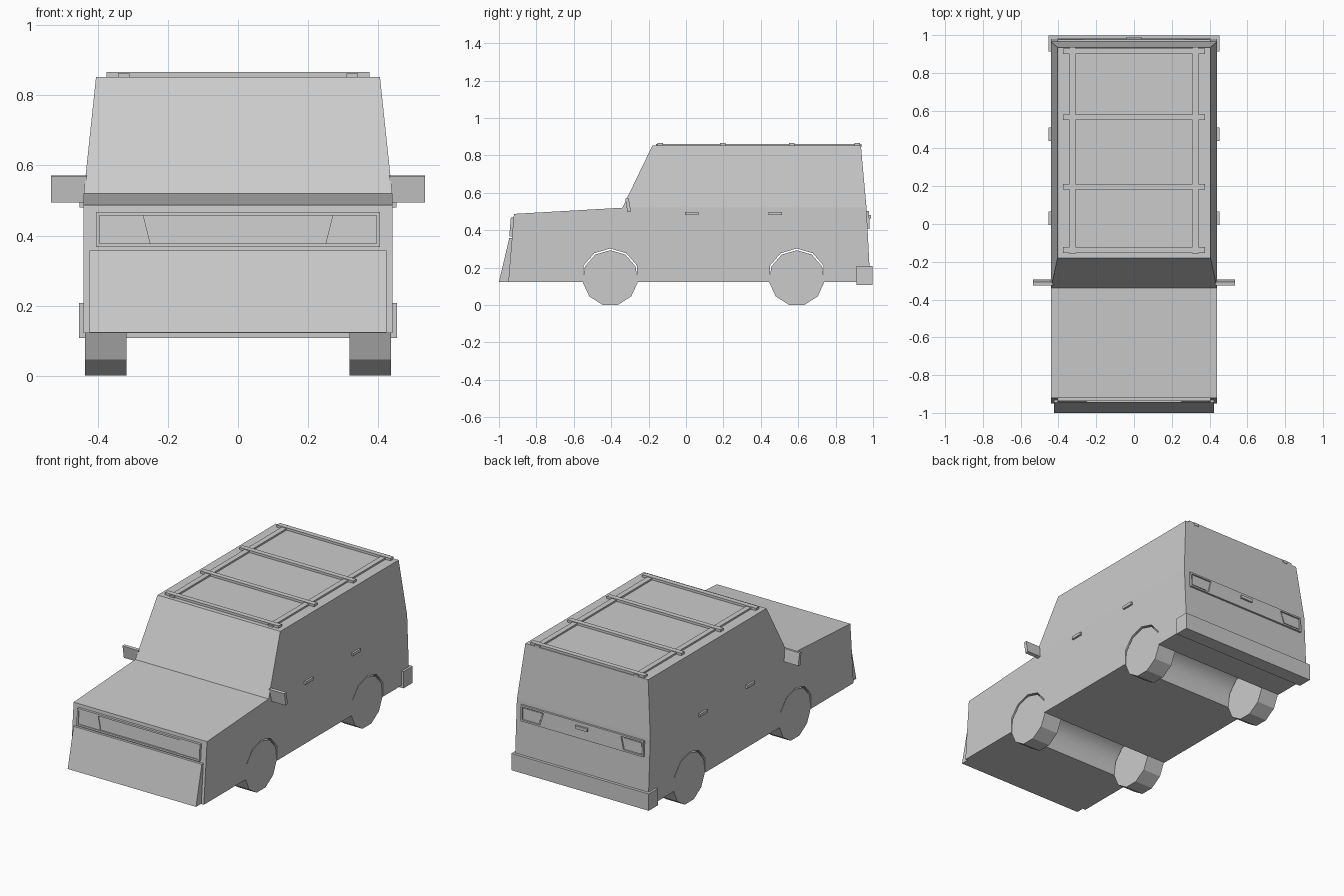
import bpy, bmesh
from math import sin, cos, pi
from mathutils import Vector

cube = bpy.data.objects.get("Cube")
if cube:
    bpy.data.objects.remove(cube, do_unlink=True)

grey = bpy.data.materials.new("Light Grey")
grey.use_nodes = True
grey.diffuse_color = (0.6, 0.6, 0.6, 1)
grey.node_tree.nodes["Principled BSDF"].inputs["Base Color"].default_value = (0.6, 0.6, 0.6, 1)


def loft(name, loop_a, loop_b, smooth=None):
    """Closed solid between two matching loops; smooth picks softly shaded faces."""
    bm = bmesh.new()
    a = [bm.verts.new(p) for p in loop_a]
    b = [bm.verts.new(p) for p in loop_b]
    bm.faces.new(a)
    bm.faces.new(b[::-1])
    for i in range(len(a)):
        j = (i + 1) % len(a)
        bm.faces.new((a[j], a[i], b[i], b[j]))
    bmesh.ops.recalc_face_normals(bm, faces=bm.faces)
    if smooth:
        for f in bm.faces:
            f.smooth = smooth(f)
    mesh = bpy.data.meshes.new(name)
    bm.to_mesh(mesh)
    bm.free()
    mesh.materials.append(grey)
    obj = bpy.data.objects.new(name, mesh)
    bpy.context.collection.objects.link(obj)
    return obj


def extrude_x(name, profile, x0, x1, smooth=None):
    return loft(name, [(x0, y, z) for y, z in profile], [(x1, y, z) for y, z in profile], smooth)


def box(name, x0, x1, y0, y1, z0, z1):
    return extrude_x(name, [(y0, z0), (y1, z0), (y1, z1), (y0, z1)], x0, x1)


def front_face(z, d):
    return -0.92 - 0.082 * (0.487 - z) - d


def rear_face(z, d):
    return 0.965 + 0.05 * (0.52 - z) + d


def plate(name, outline, face, depth):
    """Plate lying on the sloping nose or tail, outline given in x and z."""
    return loft(name, [(x, face(z, -0.004), z) for x, z in outline],
                [(x, face(z, depth), z) for x, z in outline])


def rect(x0, x1, z0, z1):
    return [(x0, z0), (x1, z0), (x1, z1), (x0, z1)]


def frame(name, face, w, z0, z1, t, depth):
    for part, r in (("top", rect(-w, w, z1 - t, z1)), ("bottom", rect(-w, w, z0, z0 + t)),
                    ("left", rect(w - t, w, z0 + t, z1 - t)),
                    ("right", rect(-w, t - w, z0 + t, z1 - t))):
        plate(f"{name}_{part}", r, face, depth)


# Lower body with wheel tunnels running across the full width
SIDES, HUB_Z, FLOOR, BELT = 11, 0.144, 0.122, 0.52
AXLES = {"front": -0.405, "rear": 0.592}


def polygon(y, radius):
    return [(y + radius * sin(2 * pi * k / SIDES), HUB_Z + radius * cos(2 * pi * k / SIDES))
            for k in range(SIDES)]


profile = [(-0.95, FLOOR)]
for y in AXLES.values():
    arch = sorted(p for p in polygon(y, 0.158) if p[1] > FLOOR)
    profile += [(arch[0][0], FLOOR)] + arch + [(arch[-1][0], FLOOR)]
profile += [(0.985, FLOOR), (0.965, BELT), (-0.34, BELT), (-0.92, 0.487)]


def in_tunnel(f):
    c = f.calc_center_median()
    return (abs(f.normal.x) < 0.5 and c.z > FLOOR + 0.001
            and any((Vector((c.y, c.z)) - Vector((y, HUB_Z))).length < 0.165
                    for y in AXLES.values()))


extrude_x("lower_body", profile, -0.44, 0.44, in_tunnel)

# Tapered cabin
loft("cabin",
     [(-0.44, -0.34, BELT), (0.44, -0.34, BELT), (0.44, 0.965, BELT), (-0.44, 0.965, BELT)],
     [(-0.405, -0.18, 0.852), (0.405, -0.18, 0.852), (0.405, 0.935, 0.852), (-0.405, 0.935, 0.852)])

# Front valance and rear bumper
extrude_x("front_valance", [(-1.0, 0.124), (-0.94, 0.124), (-0.925, 0.357), (-0.945, 0.357)],
          -0.423, 0.423)
box("rear_bumper", -0.453, 0.453, 0.912, 0.998, 0.108, 0.208)

# Grille panel with headlights
plate("grille_panel", rect(-0.4, 0.4, 0.37, 0.463), front_face, 0.005)
frame("grille_frame", front_face, 0.405, 0.367, 0.467, 0.01, 0.015)

# Tail panel with recessed lights and latch
plate("tail_panel", rect(-0.4, 0.4, 0.412, 0.498), rear_face, 0.003)
frame("tail_frame", rear_face, 0.405, 0.408, 0.502, 0.01, 0.012)
plate("tail_panel_middle", [(-0.275, 0.418), (0.275, 0.418), (0.255, 0.492), (-0.255, 0.492)],
      rear_face, 0.012)
box("tail_latch", -0.04, 0.04, 0.96, 0.99, 0.463, 0.482)

# Parts repeated on both sides
for side, s in (("left", 1), ("right", -1)):
    plate(f"{side}_headlight",
          [(s * 0.25, 0.377), (s * 0.395, 0.377), (s * 0.395, 0.457), (s * 0.27, 0.457)],
          front_face, 0.01)
    plate(f"{side}_taillight",
          [(s * 0.285, 0.425), (s * 0.388, 0.425), (s * 0.388, 0.485), (s * 0.265, 0.485)],
          rear_face, 0.006)
    extrude_x(f"{side}_mirror", [(-0.325, 0.57), (-0.307, 0.572), (-0.294, 0.5), (-0.313, 0.495)],
              s * 0.43, s * 0.534)
    for door, y in (("front", -0.005), ("rear", 0.44)):
        box(f"{side}_{door}_door_handle", s * 0.43, s * 0.452, y, y + 0.072, 0.48, 0.497)
    for axle, y in AXLES.items():
        extrude_x(f"{side}_{axle}_wheel", [(p, q) for p, q in polygon(y, 0.149)],
                  s * 0.318, s * 0.436)
    box(f"{side}_roof_rail", s * 0.31, s * 0.342, -0.16, 0.938, 0.845, 0.862)

# Roof rack crossbars
for i, y in enumerate((-0.138, 0.197, 0.565, 0.915)):
    box(f"roof_crossbar_{i + 1}", -0.375, 0.375, y - 0.015, y + 0.015, 0.845, 0.866)
